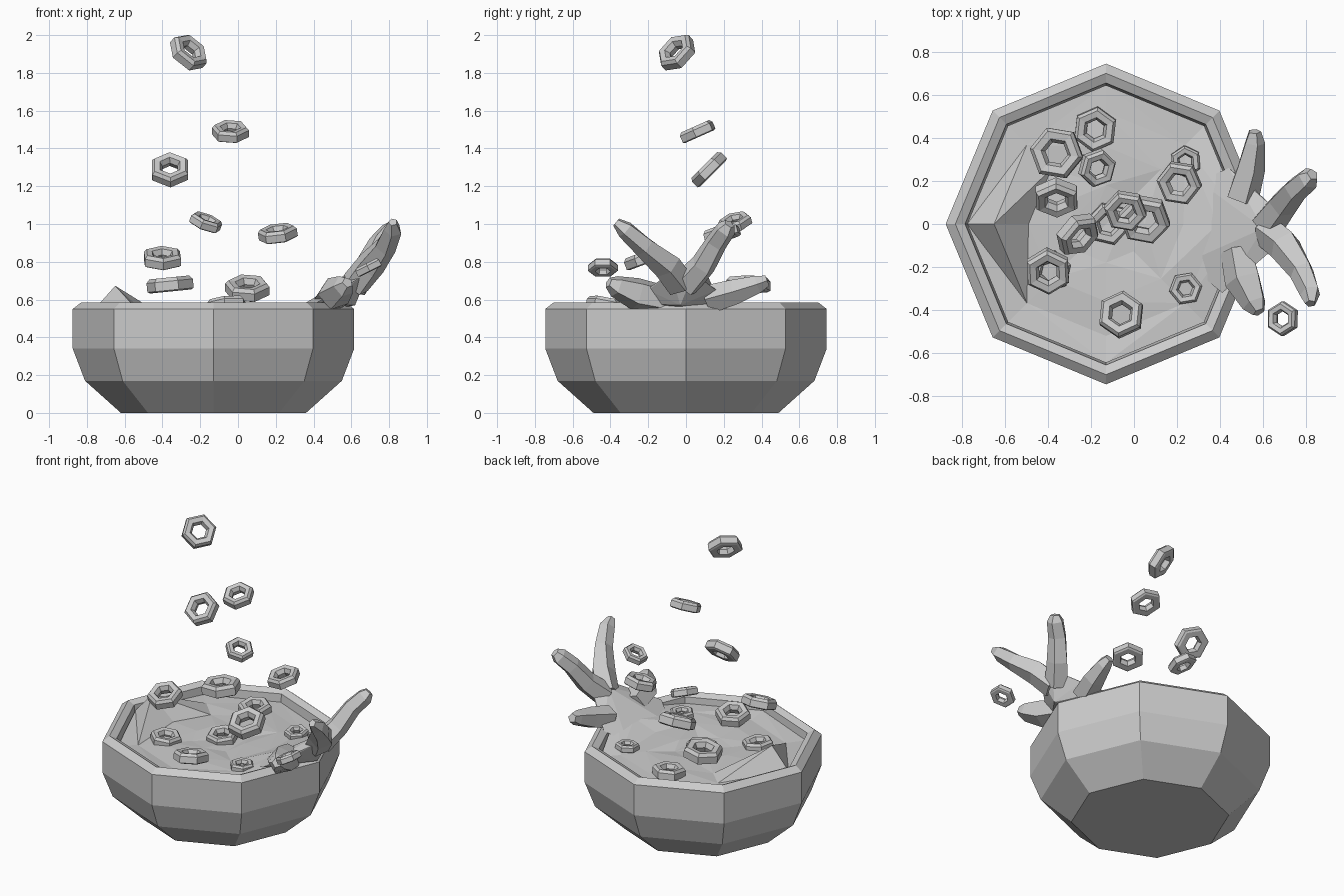
import bpy, bmesh, math, random
from mathutils import Vector, Matrix

random.seed(4)
cube = bpy.data.objects.get("Cube")
if cube:
    bpy.data.objects.remove(cube)

grey = bpy.data.materials.new("plain grey")
grey.use_nodes = True
grey.diffuse_color = (0.6, 0.6, 0.6, 1)
grey.node_tree.nodes["Principled BSDF"].inputs["Base Color"].default_value = (0.6, 0.6, 0.6, 1)


def finish(name, bm):
    bmesh.ops.recalc_face_normals(bm, faces=bm.faces)
    mesh = bpy.data.meshes.new(name)
    bm.to_mesh(mesh)
    bm.free()
    mesh.materials.append(grey)
    obj = bpy.data.objects.new(name, mesh)
    bpy.context.collection.objects.link(obj)
    return obj


def bridge(bm, a, b):
    n = len(a)
    for i in range(n):
        bm.faces.new((a[i], a[(i + 1) % n], b[(i + 1) % n], b[i]))


def circle(bm, r, z, n, turn=0.0):
    return [bm.verts.new((r * math.cos(turn + math.tau * i / n),
                          r * math.sin(turn + math.tau * i / n), z)) for i in range(n)]


# Eight-sided bowl, closed below the milk
CENTRE = Vector((-0.13, 0, 0))
bm = bmesh.new()
profile = [(0.49, 0), (0.68, 0.17), (0.745, 0.34), (0.745, 0.55),
           (0.70, 0.585), (0.655, 0.565), (0.64, 0.42)]
loops = [circle(bm, r, z, 8) for r, z in profile]
for a, b in zip(loops, loops[1:]):
    bridge(bm, a, b)
bm.faces.new(loops[0])
bm.faces.new(loops[-1])
finish("bowl", bm).location = CENTRE


# Faceted milk surface: gentle waves, swelling at the left and towards the splash
def milk_height(x, y):
    swell = 0.17 * math.exp(-((x + 0.64) / 0.1) ** 2 - ((y - 0.03) / 0.25) ** 2)
    rise = 0.10 * math.exp(-((x - 0.5) / 0.15) ** 2 - (y / 0.3) ** 2)
    return 0.515 + swell + rise + random.uniform(-0.012, 0.012)


bm = bmesh.new()
loops = [circle(bm, r, 0, 8) for r in (0.645, 0.52, 0.36, 0.18)]
for a, b in zip(loops, loops[1:]):
    bridge(bm, a, b)
bm.faces.new(loops[-1])
bmesh.ops.triangulate(bm, faces=bm.faces)
for v in bm.verts:
    v.co += CENTRE
    v.co.z = milk_height(v.co.x, v.co.y)
finish("milk", bm)

# Splash sheet leaping over the rim
bm = bmesh.new()
for p in [(0.24, -0.18, 0.51), (0.3, 0.2, 0.51), (0.41, -0.32, 0.58), (0.44, 0.26, 0.58),
          (0.55, -0.2, 0.65), (0.56, 0.16, 0.65), (0.62, -0.03, 0.57), (0.69, 0.04, 0.74),
          (0.69, -0.08, 0.74), (0.6, -0.02, 0.73)]:
    bm.verts.new(p)
bmesh.ops.convex_hull(bm, input=bm.verts)
finish("splash_sheet", bm)


# Splash fingers: tapered five-sided tubes along a path
def finger(name, path):
    bm = bmesh.new()
    pts = [Vector(p[:3]) for p in path]
    rings = []
    for i, p in enumerate(pts):
        d = pts[min(i + 1, len(pts) - 1)] - pts[max(i - 1, 0)]
        side = d.cross(Vector((0, 0, 1))).normalized()
        up = side.cross(d).normalized()
        r = path[i][3]
        rings.append([bm.verts.new(p + r * (side * math.cos(math.tau * k / 5)
                                            + up * math.sin(math.tau * k / 5))) for k in range(5)])
    for a, b in zip(rings, rings[1:]):
        bridge(bm, a, b)
    bm.faces.new(rings[0])
    bm.faces.new(rings[-1])
    finish(name, bm)


finger("splash_finger_high_back", [(0.62, 0.0, 0.68, 0.08), (0.69, 0.09, 0.78, 0.07),
                                   (0.75, 0.16, 0.9, 0.06), (0.81, 0.21, 0.97, 0.055),
                                   (0.83, 0.23, 1.0, 0.03)])
finger("splash_finger_high_front", [(0.62, -0.03, 0.68, 0.08), (0.7, -0.1, 0.78, 0.08),
                                    (0.78, -0.22, 0.88, 0.06), (0.82, -0.32, 0.97, 0.05),
                                    (0.82, -0.37, 1.01, 0.025)])
finger("splash_finger_low_back", [(0.5, 0.12, 0.6, 0.08), (0.54, 0.26, 0.64, 0.07),
                                  (0.56, 0.38, 0.68, 0.05), (0.56, 0.43, 0.7, 0.03)])
finger("splash_finger_low_front", [(0.48, -0.12, 0.6, 0.08), (0.51, -0.26, 0.63, 0.09),
                                   (0.56, -0.37, 0.67, 0.06), (0.58, -0.41, 0.69, 0.03)])


# Cereal rings: bevelled hexagonal hoops, given centre, radius and axis
def cereal(name, place, r, axis):
    bm = bmesh.new()
    turn = random.uniform(0, 1)
    section = [(1, -0.24), (1, 0.14), (0.86, 0.3), (0.56, 0.26), (0.42, 0.0), (0.52, -0.3), (0.88, -0.3)]
    loops = [circle(bm, r * s, r * z, 6, turn) for s, z in section]
    for a, b in zip(loops, loops[1:] + loops[:1]):
        bridge(bm, a, b)
    obj = finish(name, bm)
    tilt = Vector((0, 0, 1)).rotation_difference(Vector(axis)).to_matrix().to_4x4()
    obj.matrix_world = Matrix.Translation(place) @ tilt


falling = [((-0.26, -0.05, 1.91), 0.11, (0.55, -0.55, 0.6)),
           ((-0.04, 0.06, 1.49), 0.1, (0, -0.4, 0.9)),
           ((-0.36, 0.12, 1.29), 0.11, (0, -0.7, 0.7)),
           ((-0.17, 0.26, 1.01), 0.09, (0.35, -0.25, 0.9)),
           ((0.21, 0.19, 0.95), 0.105, (-0.15, -0.25, 0.95)),
           ((-0.4, -0.22, 0.82), 0.11, (0, -0.35, 0.93)),
           ((-0.36, 0.33, 0.68), 0.125, (-0.1, 0, 1)),
           ((0.05, 0.02, 0.66), 0.12, (0, -0.4, 0.9)),
           ((0.69, -0.44, 0.77), 0.08, (-0.45, 0, 0.9))]
floating = [((-0.18, 0.44, 0.54), 0.105, (0, -0.1, 1)),
            ((0.24, 0.29, 0.54), 0.075, (0, -0.1, 1)),
            ((-0.06, -0.42, 0.57), 0.11, (-0.1, 0.2, 1)),
            ((0.24, -0.3, 0.54), 0.078, (0, 0, 1)),
            ((-0.39, -0.22, 0.53), 0.1, (0.1, 0, 1)),
            ((-0.12, 0.0, 0.53), 0.1, (0, -0.15, 1))]
for group, rings in (("falling", falling), ("floating", floating)):
    for i, (place, r, axis) in enumerate(rings):
        cereal(f"{group}_cereal_ring_{i + 1}", Vector(place), r, axis)
